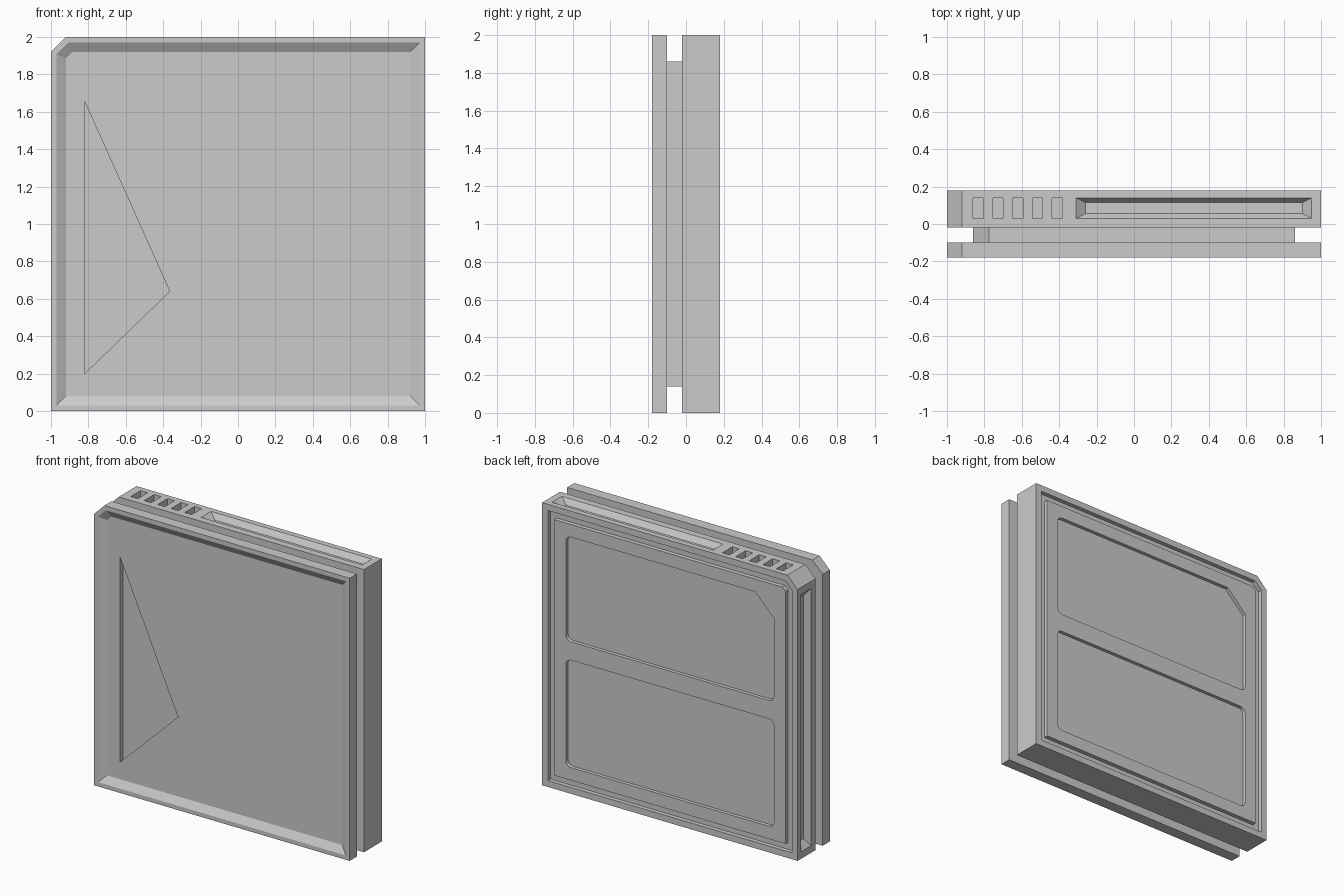
import bpy, bmesh
from mathutils import Vector

if "Cube" in bpy.data.objects:
    bpy.data.objects.remove(bpy.data.objects["Cube"])


def loft(name, loops):
    """Skin a list of equal-length 3D loops and cap both ends."""
    bm = bmesh.new()
    rings = [[bm.verts.new(p) for p in loop] for loop in loops]
    n = len(rings[0])
    for a, b in zip(rings, rings[1:]):
        for i in range(n):
            bm.faces.new((a[i], a[(i + 1) % n], b[(i + 1) % n], b[i]))
    bm.faces.new(rings[0])
    bm.faces.new(rings[-1])
    bmesh.ops.recalc_face_normals(bm, faces=bm.faces)
    mesh = bpy.data.meshes.new(name)
    bm.to_mesh(mesh)
    bm.free()
    obj = bpy.data.objects.new(name, mesh)
    bpy.context.collection.objects.link(obj)
    return obj


def outline(y, d, c=None):
    """Square outline inset by d, with the upper left corner clipped."""
    c = 0.08 - 0.586 * d if c is None else c
    lo, hi, top = d - 1, 1 - d, 2 - d
    return [(lo, y, d), (hi, y, d), (hi, y, top), (lo + c, y, top), (lo, y, top - c)]


def rounded(points, radii, steps=4):
    """Round the corners of a flat polygon."""
    out = []
    for i, (p, r) in enumerate(zip(points, radii)):
        p = Vector(p)
        if r == 0:
            out.append(p)
            continue
        a = p + (Vector(points[i - 1]) - p).normalized() * r
        b = p + (Vector(points[(i + 1) % len(points)]) - p).normalized() * r
        for k in range(steps + 1):
            t = k / steps
            out.append(a * (1 - t) ** 2 + p * (0.83 * 2 * t * (1 - t))
                       + (a + b) * 0.5 * (0.17 * 2 * t * (1 - t)) + b * t ** 2)
    return out


def cut(target, cutters):
    """Subtract the cutters from the target, then discard them."""
    bpy.context.view_layer.objects.active = target
    for c in cutters:
        c.hide_render = True
        m = target.modifiers.new("cut", 'BOOLEAN')
        m.operation, m.solver, m.object = 'DIFFERENCE', 'EXACT', c
        bpy.ops.object.modifier_apply(modifier=m.name)
        bpy.data.objects.remove(c, do_unlink=True)


def prism_y(name, pts, y0, y1):
    return loft(name, [[(p[0], y, p[1]) for p in pts] for y in (y0, y1)])


def tray(name, u0, u1, place, depth, slope):
    """Recess cutter in the block's edge; place maps (along, y, depth) to 3D."""
    def ring(d, h):
        sy = d * 0.5
        return [place(u, y, h) for u, y in ((u0 + d, 0.03 + sy), (u1 - d, 0.03 + sy),
                                            (u1 - d, 0.14 - sy), (u0 + d, 0.14 - sy))]
    return loft(name, [ring(0, -0.05), ring(0, 0), ring(slope, depth)])


# Front plate with sloped tray
front = loft("front_plate", [outline(-0.10, 0), outline(-0.18, 0),
                             outline(-0.18, 0.03), outline(-0.15, 0.08)])
# Triangular recess in the front plate
cut(front, [prism_y("triangle_cutter",
                    [(-0.82, 1.655), (-0.82, 0.2), (-0.365, 0.64)], -0.2, -0.112)])

# Narrow core joining the plates
loft("core", [outline(-0.10, 0.14, 0.085), outline(-0.02, 0.14, 0.085)])

# Back block with a groove around its rear face
back = loft("back_block", [outline(-0.02, 0), outline(0.18, 0), outline(0.18, 0.045),
                           outline(0.15, 0.045), outline(0.15, 0.095), outline(0.18, 0.095)])

# Two shallow rear panels, the upper one with a clipped corner
r, w = 0.04, 0.815
lower = rounded([(-w, 0.185), (w, 0.185), (w, 0.945), (-w, 0.945)], [r] * 4)
upper = rounded([(-w, 1.075), (w, 1.075), (w, 1.815), (-w + 0.15, 1.815),
                 (-w, 1.665)], [r, r, r, 0, 0])
cutters = [prism_y("panel_cutter", p, 0.155, 0.22) for p in (lower, upper)]

# Row of vents and long tray on top, long tray on the left side
on_top = lambda u, y, h: (u, y, 2 - h)
on_left = lambda u, y, h: (h - 1, y, u)
for i in range(5):
    x = -0.86 + 0.1055 * i
    cutters.append(tray("vent_cutter", x, x + 0.055, on_top, 0.05, 0))
cutters.append(tray("top_tray_cutter", -0.31, 0.95, on_top, 0.04, 0.05))
cutters.append(tray("side_tray_cutter", 0.05, 1.87, on_left, 0.04, 0.05))
cut(back, cutters)
